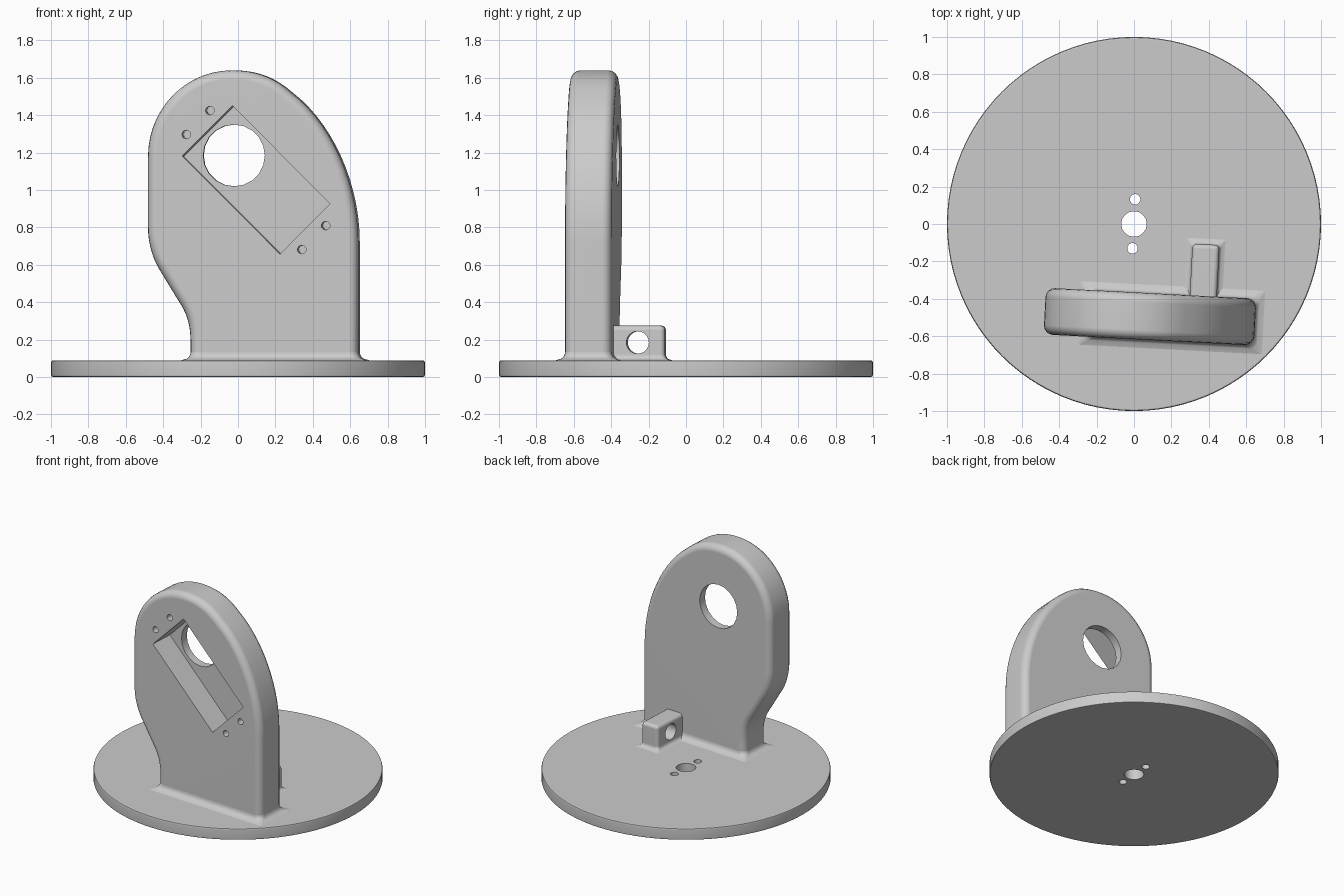
import bpy
import bmesh
from math import pi, cos, sin, sqrt, radians
from mathutils import Matrix, Vector
from mathutils.geometry import interpolate_bezier

if "Cube" in bpy.data.objects:
    bpy.data.objects.remove(bpy.data.objects["Cube"])

GREY = (0.6, 0.6, 0.6, 1)
grey = bpy.data.materials.new("plain grey")
grey.use_nodes = True
grey.diffuse_color = GREY
grey.node_tree.nodes["Principled BSDF"].inputs["Base Color"].default_value = GREY

# The upright and its lug are turned slightly about the upright's centre
PIVOT = Vector((0.085, -0.495, 0))
TURN = Matrix.Translation(PIVOT) @ Matrix.Rotation(radians(-3), 4, "Z") @ Matrix.Translation(-PIVOT)
FRONT, BACK, DECK = -0.62, -0.37, 0.09


def make(name, bm, matrix=Matrix()):
    bmesh.ops.recalc_face_normals(bm, faces=bm.faces)
    mesh = bpy.data.meshes.new(name)
    bm.to_mesh(mesh)
    bm.free()
    mesh.transform(matrix)
    mesh.materials.append(grey)
    obj = bpy.data.objects.new(name, mesh)
    bpy.context.collection.objects.link(obj)
    return obj


def box(name, lo, hi, matrix=Matrix()):
    lo, hi = Vector(lo), Vector(hi)
    bm = bmesh.new()
    bmesh.ops.create_cube(bm, size=1, matrix=Matrix.Translation((lo + hi) / 2) @ Matrix.Diagonal((*(hi - lo), 1)))
    return make(name, bm, matrix)


def cylinder(name, radius, depth, centre, axis="Z", sides=32, matrix=Matrix()):
    spin = {"X": Matrix.Rotation(pi / 2, 4, "Y"), "Y": Matrix.Rotation(pi / 2, 4, "X"), "Z": Matrix()}[axis]
    bm = bmesh.new()
    bmesh.ops.create_cone(bm, cap_ends=True, segments=sides, radius1=radius, radius2=radius,
                          depth=depth, matrix=Matrix.Translation(centre) @ spin)
    return make(name, bm, matrix)


def activate(obj):
    bpy.ops.object.select_all(action="DESELECT")
    obj.select_set(True)
    bpy.context.view_layer.objects.active = obj


def round_edges(obj, width, segments=4):
    activate(obj)
    mod = obj.modifiers.new("rounding", "BEVEL")
    mod.width, mod.segments = width, segments
    mod.limit_method, mod.angle_limit = "ANGLE", radians(50)
    mod.use_clamp_overlap = False
    bpy.ops.object.modifier_apply(modifier=mod.name)


def cut(obj, cutters):
    activate(obj)
    for cutter in cutters:
        mod = obj.modifiers.new("cut", "BOOLEAN")
        mod.operation, mod.solver, mod.object = "DIFFERENCE", "EXACT", cutter
        bpy.ops.object.modifier_apply(modifier=mod.name)
        bpy.data.objects.remove(cutter)


def smooth(obj):
    activate(obj)
    bpy.ops.object.shade_smooth_by_angle(angle=radians(35))
    mod = obj.modifiers.new("even shading", "WEIGHTED_NORMAL")
    mod.keep_sharp = True


def fillet(name, x0, x1, y0, y1, corner, flare):
    """Concave skirt that blends an upright block into the deck."""
    bm = bmesh.new()
    rings = []
    for step in range(6):
        rise = flare * step / 5
        out = flare - sqrt(flare ** 2 - (flare - rise) ** 2)
        r = corner * (1 - 0.8 * out / flare)
        ring = []
        for quarter, (x, y, sx, sy) in enumerate(((x1, y1, 1, 1), (x0, y1, -1, 1), (x0, y0, -1, -1), (x1, y0, 1, -1))):
            for k in range(5):
                a = (quarter + k / 4) * pi / 2
                ring.append(bm.verts.new((x + sx * (out - r) + r * cos(a),
                                          y + sy * (out - r) + r * sin(a), DECK + rise)))
        rings.append(ring)
    for low, high in zip(rings, rings[1:]):
        for i in range(len(low)):
            j = (i + 1) % len(low)
            bm.faces.new((low[i], low[j], high[j], high[i]))
    bm.faces.new(rings[0])
    bm.faces.new(rings[-1])
    smooth(make(name, bm, TURN))


# Round base with a centre hole and two screw holes
base = cylinder("base_disc", 1, DECK, (0, 0, DECK / 2), sides=96)
round_edges(base, 0.012, 2)
cut(base, [cylinder("cutter", r, 1, (x, y, 0))
           for r, x, y in ((0.068, 0, 0), (0.028, 0.006, 0.132), (0.028, -0.008, -0.13))])
smooth(base)

# Upright outline: knots with the handles of the curve leading to the next knot
outline = [
    ((-0.25, 0.03), None),
    ((-0.25, 0.18), ((-0.25, 0.28), (-0.27, 0.34))),
    ((-0.31, 0.40), None),
    ((-0.42, 0.58), ((-0.46, 0.65), (-0.478, 0.73))),
    ((-0.478, 0.80), None),
    ((-0.478, 1.18), ((-0.478, 1.43), (-0.28, 1.64))),
    ((-0.03, 1.64), ((0.12, 1.64), (0.21, 1.59))),
    ((0.29, 1.52), ((0.5, 1.36), (0.648, 1.04))),
    ((0.648, 0.72), None),
    ((0.648, 0.03), None),
]
points = []
for (start, handles), (end, _) in zip(outline, outline[1:] + outline[:1]):
    if handles:
        curve = interpolate_bezier(*[Vector((*p, 0)) for p in (start, *handles, end)], 15)
        points += [(p.x, p.y) for p in curve[:-1]]
    else:
        points.append(start)
bm = bmesh.new()
face = bm.faces.new([bm.verts.new((x, FRONT, z)) for x, z in points])
side = bmesh.ops.extrude_face_region(bm, geom=[face])
bmesh.ops.translate(bm, vec=(0, BACK - FRONT, 0),
                    verts=[v for v in side["geom"] if isinstance(v, bmesh.types.BMVert)])
upright = make("upright_plate", bm, TURN)
round_edges(upright, 0.05)

# Diagonal pocket, shaft hole and four blind screw holes
tilt = TURN @ Matrix.Translation((0.104, FRONT, 1.054)) @ Matrix.Rotation(radians(45), 4, "Y")
cutters = [box("cutter", (-0.37, -0.2, -0.19), (0.37, 0.19, 0.19), tilt),
           cylinder("cutter", 0.165, 1, (-0.025, -0.495, 1.185), "Y", 20, TURN)]
cutters += [cylinder("cutter", 0.023, 0.3, (x, FRONT, z), "Y", 16, TURN)
            for x, z in ((-0.144, 1.425), (-0.27, 1.297), (0.476, 0.81), (0.348, 0.682))]
cut(upright, cutters)
smooth(upright)
fillet("upright_fillet", -0.25, 0.648, FRONT, BACK, 0.05, 0.045)

# Small lug with a cross hole behind the upright
lug = box("rear_lug", (0.292, -0.45, 0.04), (0.437, -0.094, 0.275), TURN)
round_edges(lug, 0.025)
cut(lug, [cylinder("cutter", 0.06, 1, (0.364, -0.24, 0.185), "X", 24, TURN)])
smooth(lug)
fillet("lug_fillet", 0.292, 0.437, -0.45, -0.094, 0.025, 0.03)
